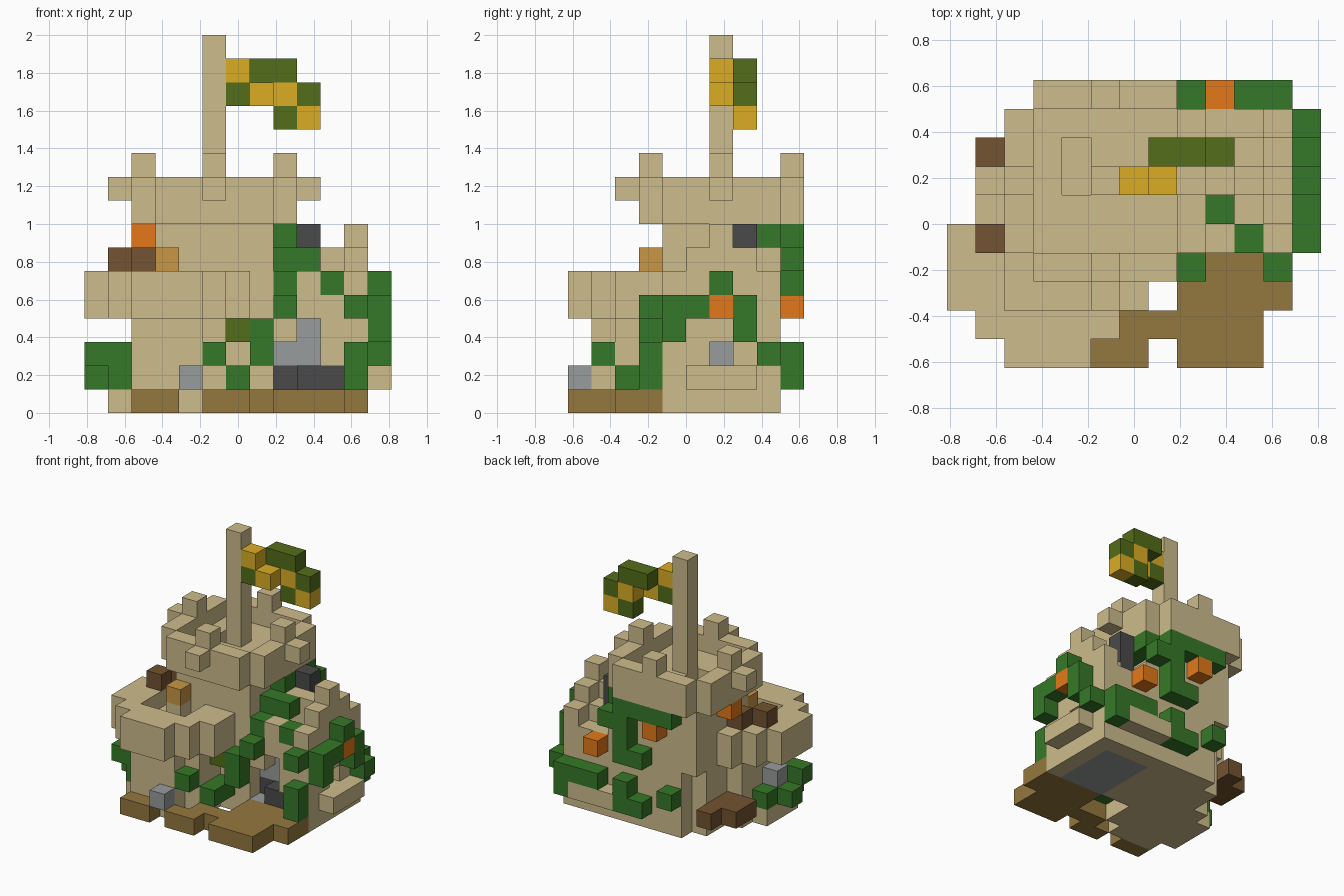
import bpy
import bmesh
from mathutils import Vector

old = bpy.data.objects.get("Cube")
if old:
    bpy.data.objects.remove(old)

UNIT = 0.125
ORIGIN = Vector((-0.8125, -0.625, 0))
PALETTE = {
    "sandstone": "cdbc8c", "leaf_green": "367928", "plank_brown": "94783e",
    "dark_timber": "735331", "blossom_orange": "e37919", "dark_stone": "4a4a4b",
    "grey_stone": "989c9c", "lantern_amber": "c89743", "flag_gold": "dbad25",
    "flag_olive": "546d19",
}


def linear(value):
    return value / 12.92 if value <= 0.04045 else ((value + 0.055) / 1.055) ** 2.4


def make_material(name, code):
    rgb = [linear(byte / 255) for byte in bytes.fromhex(code)]
    material = bpy.data.materials.new(name)
    material.use_nodes = True
    material.diffuse_color = (*rgb, 1)
    for node in material.node_tree.nodes:
        if node.type == "BSDF_PRINCIPLED":
            node.inputs["Base Color"].default_value = (*rgb, 1)
    return material


materials = {name: make_material(name, code) for name, code in PALETTE.items()}
cells = {}          # grid cell -> part name
part_color = {}     # part name -> colour name


def span(value):
    return range(value, value + 1) if isinstance(value, int) else range(value[0], value[1] + 1)


def put(part, color, cell):
    part_color[part] = color
    cells[cell] = part


def box(part, color, xs, ys, zs):
    for i in span(xs):
        for j in span(ys):
            for k in span(zs):
                put(part, color, (i, j, k))


def carve(xs, ys, zs):
    for i in span(xs):
        for j in span(ys):
            for k in span(zs):
                cells.pop((i, j, k), None)


def disc(part, color, center, limit, zs, inner=-1):
    """Stepped round drum, hollow inside the inner limit."""
    for i in range(center[0] - 4, center[0] + 5):
        for j in range(max(0, center[1] - 4), min(10, center[1] + 5)):
            reach = (i - center[0]) ** 2 + (j - center[1]) ** 2
            if inner < reach <= limit:
                box(part, color, i, j, zs)


STEPS = {"e": (1, 0, 0), "w": (-1, 0, 0), "n": (0, 1, 0),
         "s": (0, -1, 0), "u": (0, 0, 1), "d": (0, 0, -1)}


def trail(part, color, start, moves=""):
    """Crawl over the grid: capitals place a block, small letters only move."""
    spot = Vector(start)
    put(part, color, tuple(int(c) for c in spot))
    for move in moves:
        spot += Vector(STEPS[move.lower()])
        if move.isupper():
            put(part, color, tuple(int(c) for c in spot))


TOWER, TERRACE = (5, 6), (3, 3)

# timber floor and raised back platform
for xs, ys in [((2, 3), 0), ((5, 6), 0), ((8, 10), 0), ((6, 10), 1), ((8, 11), (2, 3))]:
    box("plank_floor", "plank_brown", xs, ys, 0)
box("back_platform", "dark_timber", 2, (6, 8), 1)
box("back_platform", "dark_timber", 1, (6, 7), 1)


# ruined right tower: stepped walls round a stone core
def wall(xs, ys, height):
    box("ruined_wall", "sandstone", xs, ys, (0, height - 1))


wall(11, 4, 6)
wall(11, (5, 7), 7)
wall(11, 6, 8)
wall(11, 8, 6)
wall((9, 10), 8, 5)
wall((7, 8), 8, 6)
wall((7, 10), 4, 5)
wall(9, 4, 6)
wall((9, 10), 6, 7)
wall(10, 5, 5)
wall(10, 7, 6)
carve((8, 9), 4, 2)
carve(9, 4, 3)
carve(8, 4, 1)
carve(11, 6, 2)
box("core_floor", "grey_stone", (8, 10), (4, 7), 0)
box("core_step", "dark_stone", (8, 10), (5, 7), 1)
box("core_step", "dark_stone", (9, 10), 4, 1)
box("core_rubble", "grey_stone", (8, 10), (5, 7), 2)
box("core_rubble", "grey_stone", 9, 5, 3)
box("chimney", "dark_stone", 9, 7, (3, 7))
box("side_ledge", "sandstone", 12, (5, 7), 1)
box("back_ledge", "sandstone", (8, 10), 9, 1)

# main tower with corbelled parapet and a shaft in its roof
disc("tower_foot", "sandstone", TOWER, 5, (0, 3))
disc("tower_roof", "sandstone", TOWER, 13, 8)
disc("parapet", "sandstone", TOWER, 13, 9, inner=8)
for dx, dy in [(-1, 0), (1, 0), (0, -1), (0, 1)]:
    x, y = TOWER
    box("merlons", "sandstone", x + dx * 3, y + dy * 3, 10)
    if dy < 1:
        box("corbels", "sandstone", x + dx * 4, y + dy * 4, 9)

# round terrace on a narrower drum, with a lantern post
disc("terrace_drum", "sandstone", TERRACE, 5, (0, 3))
carve(1, (2, 4), (1, 3))
disc("terrace", "sandstone", TERRACE, 10, 4)
disc("terrace_rim", "sandstone", TERRACE, 10, 5, inner=2)
box("lantern_post", "sandstone", *TERRACE, 5)
box("lantern", "lantern_amber", *TERRACE, 6)
disc("tower_body", "sandstone", TOWER, 8, (4, 7))
carve(4, (6, 7), (6, 8))

# timber beams and loose stones
box("beams", "dark_timber", 1, 4, 6)
box("beams", "dark_timber", 2, 5, 6)
box("loose_stones", "grey_stone", 4, 0, 1)
box("loose_stones", "grey_stone", 1, 3, 2)
box("moss", "flag_olive", 6, 3, 3)


# creepers
def vine(start, moves=""):
    trail("creepers", "leaf_green", start, moves)


vine((7, 3, 2), "UuEnUnUEwnUNN")
vine((4, 9, 7), "EEEDDeUwdDW")
vine((8, 4, 4))
vine((5, 1, 2))
vine((6, 2, 1), "N")
vine((12, 4, 3), "UNuNdNDdN")
vine((11, 3, 1), "UuU")
vine((10, 4, 5))
vine((11, 9, 1), "UWWwWDW")
vine((4, 9, 2))
vine((0, 2, 2), "EDwNeN")

# blossoms
for cell in [(12, 6, 4), (9, 9, 4), (5, 9, 6), (2, 6, 7)]:
    trail("blossoms", "blossom_orange", cell)

# pole and rippling chequered flag
box("flag_pole", "sandstone", *TOWER, (9, 15))
trail("flag_gold_checks", "flag_gold", (6, 6, 14), "dEnEdE")
trail("flag_olive_checks", "flag_olive", (6, 6, 13), "nuEEdEdW")


def build(part):
    """One object per part, made of the block faces that lie open."""
    bm = bmesh.new()
    for cell in [c for c, owner in cells.items() if owner == part]:
        middle = Vector(cell) + Vector((0.5, 0.5, 0.5))
        for step in STEPS.values():
            normal = Vector(step)
            if tuple(a + b for a, b in zip(cell, step)) in cells:
                continue
            side = Vector((step[1], step[2], step[0]))
            up = normal.cross(side)
            corners = [middle + (normal + side * a + up * b) / 2
                       for a, b in ((-1, -1), (1, -1), (1, 1), (-1, 1))]
            bm.faces.new([bm.verts.new(ORIGIN + c * UNIT) for c in corners])
    bmesh.ops.remove_doubles(bm, verts=bm.verts, dist=UNIT / 100)
    bmesh.ops.dissolve_limit(bm, angle_limit=0.01, verts=bm.verts, edges=bm.edges)
    mesh = bpy.data.meshes.new(part)
    bm.to_mesh(mesh)
    bm.free()
    mesh.materials.append(materials[part_color[part]])
    bpy.context.collection.objects.link(bpy.data.objects.new(part, mesh))


for part in part_color:
    build(part)
